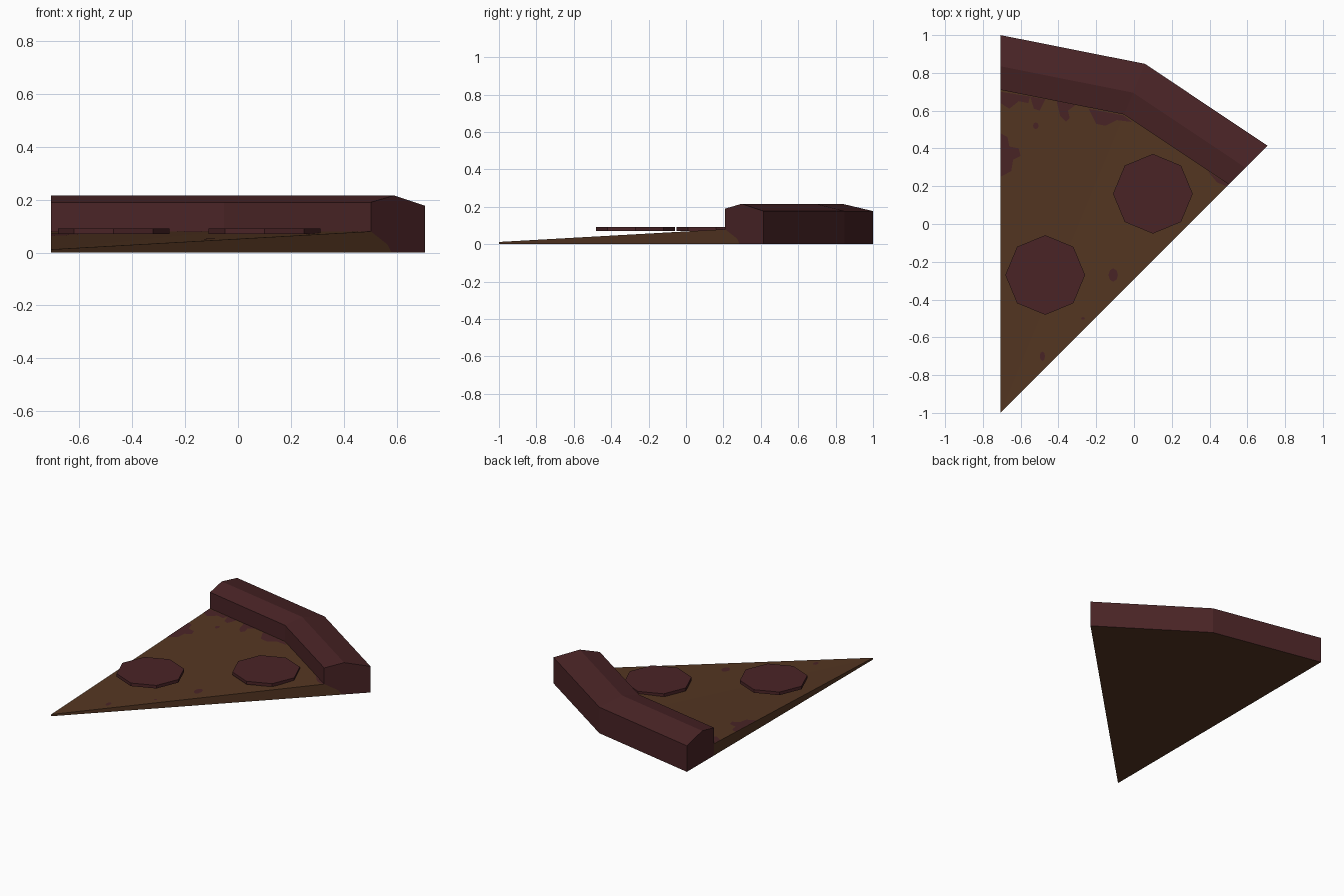
import bpy, math

if "Cube" in bpy.data.objects:
    bpy.data.objects.remove(bpy.data.objects["Cube"])

TIP = (-0.707, -1.0)
ANGLES = [90, 67.5, 45]
R_IN, R_OUT = 1.71, 2.0
Z_TIP, Z_IN = 0.012, 0.08


def material(name, rgb):
    m = bpy.data.materials.new(name)
    m.diffuse_color = (*rgb, 1)
    m.use_nodes = True
    m.node_tree.nodes["Principled BSDF"].inputs["Base Color"].default_value = m.diffuse_color
    return m


CHEESE = material("cheese brown", (0.089, 0.037, 0.016))
CRUST = material("crust red", (0.068, 0.0176, 0.0194))


def build(name, verts, faces, mats, indices=None):
    me = bpy.data.meshes.new(name)
    me.from_pydata(verts, [], faces)
    for m in mats:
        me.materials.append(m)
    for i, idx in enumerate(indices or []):
        me.polygons[i].material_index = idx
    me.update()
    ob = bpy.data.objects.new(name, me)
    bpy.context.collection.objects.link(ob)
    return ob


def polar(r, deg, z):
    a = math.radians(deg)
    return (TIP[0] + r * math.cos(a), TIP[1] + r * math.sin(a), z)


def cheese_height(x, y):
    # each half of the slice is one sloping plane
    dx, dy = x - TIP[0], y - TIP[1]
    a = math.radians(78.75 if math.atan2(dy, dx) > math.radians(67.5) else 56.25)
    d = dx * math.cos(a) + dy * math.sin(a)
    return Z_TIP + (Z_IN - Z_TIP) * d / (R_IN * math.cos(math.radians(11.25)))


# Cheese wedge: tip plus three points on the crust line
verts = [(*TIP, 0), (*TIP, Z_TIP)]
for a in ANGLES:
    verts += [polar(R_IN, a, 0), polar(R_IN, a, Z_IN)]
build("cheese_wedge", verts,
      [(1, 5, 3), (1, 7, 5), (0, 2, 4), (0, 4, 6), (0, 1, 3, 2), (0, 6, 7, 1)], [CHEESE])

# Crust: five-sided profile swept round the arc, with a cheese-coloured underside
profile = [(R_IN, 0), (R_OUT, 0), (R_OUT, 0.177), (1.835, 0.216), (R_IN, 0.19)]
n = len(profile)
verts = [polar(r, a, z) for a in ANGLES for r, z in profile]
faces, idx = [], []
for s in range(2):
    for i in range(n):
        j = (i + 1) % n
        faces.append((s * n + i, s * n + j, s * n + n + j, s * n + n + i))
        idx.append(1 if i == 0 else 0)
# left end is plain, right end has a cheese-coloured lower corner
faces.append((4, 3, 2, 1, 0))
e, k = 2 * n, len(verts)
verts += [polar(r, 45, z) for r, z in ((1.82, 0), (1.80, 0.03), (R_IN, 0.08))]
faces += [(k, e + 1, e + 2, e + 3, e + 4, k + 2, k + 1), (e, k, k + 1, k + 2)]
idx += [0, 0, 1]
build("crust", verts, faces, [CRUST, CHEESE], idx)

# Pepperoni: flat eight-sided discs
for i, (x, y) in enumerate([(0.10, 0.16), (-0.47, -0.27)]):
    bpy.ops.mesh.primitive_cylinder_add(vertices=8, radius=0.211, depth=0.021,
                                        location=(x, y, 0.0805))
    ob = bpy.context.object
    ob.name = f"pepperoni_{i + 1}"
    ob.data.materials.append(CRUST)

# Sauce stains: thin patches lying on the cheese
stains = [
    [(-.706, .48), (-.67, .46), (-.66, .41), (-.61, .40), (-.60, .36), (-.64, .34), (-.65, .28), (-.706, .25)],
    [(-.706, .70), (-.706, .64), (-.66, .61), (-.61, .65), (-.56, .64), (-.55, .675)],
    [(-.55, .675), (-.53, .61), (-.50, .60), (-.47, .66)],
    [(-.41, .65), (-.39, .57), (-.36, .54), (-.34, .56), (-.35, .60), (-.31, .63)],
    [(-.24, .61), (-.20, .53), (-.15, .52), (-.09, .55), (-.01, .54), (-.055, .575)],
    [(.39, .28), (.44, .22), (.49, .20), (.50, .21)],
]
# small round spots: x, y, half width, half height
for x, y, w, h in [(-.52, .52, .015, .018), (-.11, -.27, .025, .035),
                   (-.27, -.50, .010, .007), (-.485, -.70, .014, .025)]:
    stains.append([(x + w * math.cos(t * math.pi / 4), y + h * math.sin(t * math.pi / 4))
                   for t in range(8)][::-1])
verts, faces = [], []
for s in stains:
    b = len(verts)
    verts += [(x, y, cheese_height(x, y) + 0.0015) for x, y in s]
    faces.append(tuple(range(b + len(s) - 1, b - 1, -1)))
ob = build("sauce_stains", verts, faces, [CRUST])
for p in ob.data.polygons:
    if p.normal.z < 0:
        p.flip()
